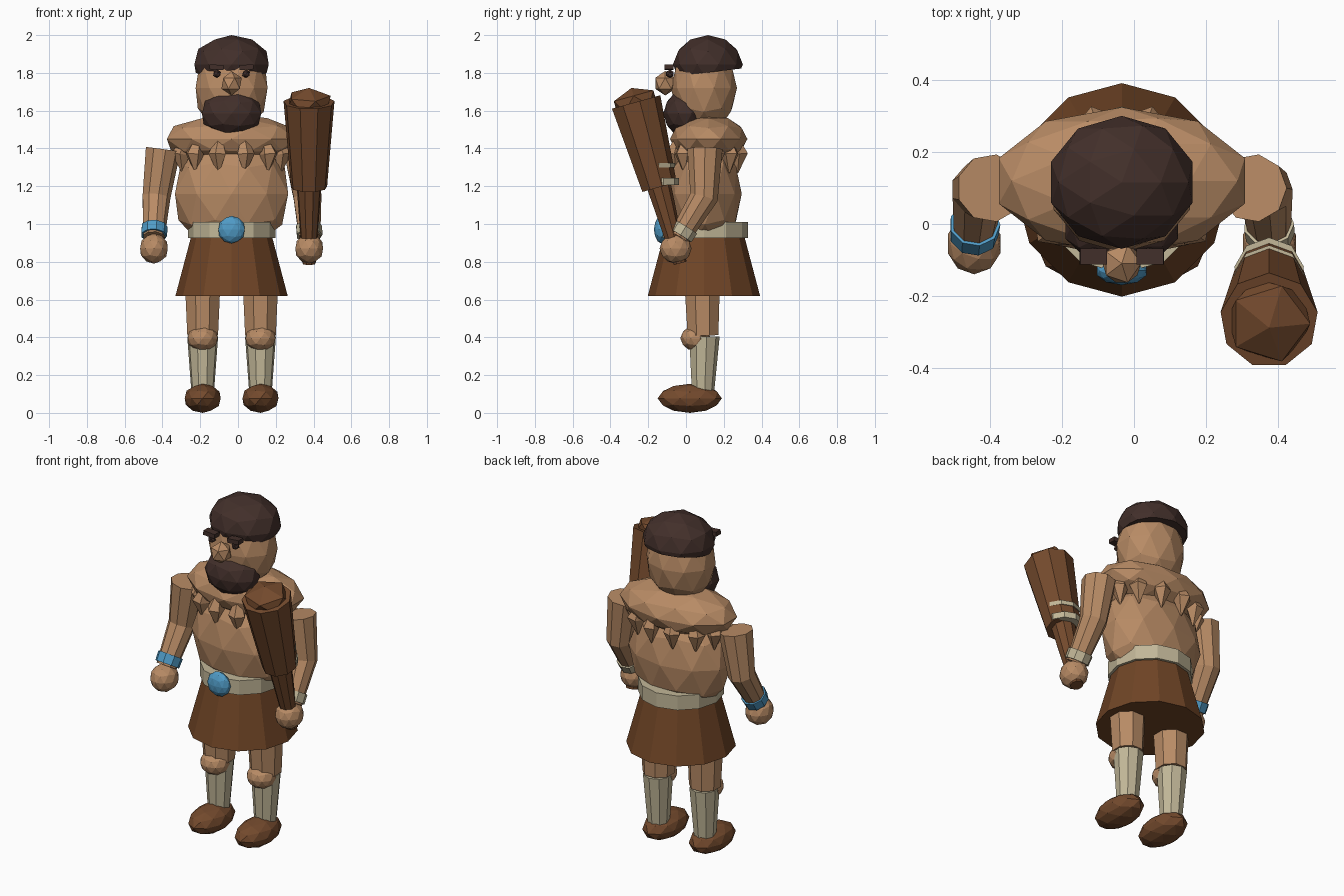
import bpy, bmesh, math
from mathutils import Vector, Matrix

if "Cube" in bpy.data.objects:
    bpy.data.objects.remove(bpy.data.objects["Cube"])

CX = -0.034          # body centre line
CY = 0.095


def material(name, r, g, b):
    lin = [((c / 255 + 0.055) / 1.055) ** 2.4 for c in (r, g, b)]
    m = bpy.data.materials.new(name)
    m.diffuse_color = (*lin, 1)
    m.use_nodes = True
    m.node_tree.nodes["Principled BSDF"].inputs["Base Color"].default_value = m.diffuse_color
    return m


SKIN = material("skin", 184, 139, 101)
HAIR = material("dark_hair", 66, 47, 42)
HIDE = material("brown_hide", 112, 69, 38)
WOOD = material("wood", 116, 74, 45)
CLOTH = material("beige_cloth", 194, 183, 152)
BLUE = material("blue_stone", 80, 155, 198)


def finish(name, bm, mat):
    bmesh.ops.recalc_face_normals(bm, faces=bm.faces)
    me = bpy.data.meshes.new(name)
    bm.to_mesh(me)
    bm.free()
    me.materials.append(mat)
    ob = bpy.data.objects.new(name, me)
    bpy.context.collection.objects.link(ob)
    return ob


def ball(name, mat, centre, radii, sub=2, axis=(0, 0, 1), cut=None):
    """Faceted ellipsoid; cut = (point, normal) keeps the side the normal points to."""
    bm = bmesh.new()
    bmesh.ops.create_icosphere(bm, subdivisions=sub, radius=1)
    rot = Vector((0, 0, 1)).rotation_difference(Vector(axis)).to_matrix().to_4x4()
    bm.transform(Matrix.Translation(centre) @ rot @ Matrix.Diagonal((*radii, 1)))
    if cut:
        bmesh.ops.bisect_plane(bm, geom=bm.verts[:] + bm.edges[:] + bm.faces[:],
                               plane_co=cut[0], plane_no=cut[1], clear_inner=True)
        bmesh.ops.holes_fill(bm, edges=[e for e in bm.edges if e.is_boundary])
    return finish(name, bm, mat)


def tube(name, mat, stations, sides=8, turn=0.0):
    """Skin round sections along a path: stations are (centre, radius)."""
    bm = bmesh.new()
    pts = [Vector(p) for p, _ in stations]
    rings = []
    for i, (p, r) in enumerate(stations):
        d = (pts[min(i + 1, len(pts) - 1)] - pts[max(i - 1, 0)]).normalized()
        rot = Vector((0, 0, 1)).rotation_difference(d) if d.z > -0.99 else Matrix.Rotation(math.pi, 3, 'X').to_quaternion()
        ring = []
        for k in range(sides):
            a = turn + 2 * math.pi * k / sides
            ring.append(bm.verts.new(pts[i] + rot @ Vector((r * math.cos(a), r * math.sin(a), 0))))
        rings.append(ring)
    for a, b in zip(rings, rings[1:]):
        for k in range(sides):
            n = (k + 1) % sides
            bm.faces.new((a[k], a[n], b[n], b[k]))
    bm.faces.new(rings[0])
    bm.faces.new(rings[-1])
    return finish(name, bm, mat)


def box(name, mat, centre, size, tilt=0.0):
    bm = bmesh.new()
    bmesh.ops.create_cube(bm, size=1)
    bm.transform(Matrix.Translation(centre) @ Matrix.Rotation(tilt, 4, 'Y') @ Matrix.Diagonal((*size, 1)))
    return finish(name, bm, mat)


# Torso and shoulder mantle
ball("torso", SKIN, (CX, 0.1, 1.16), (0.315, 0.195, 0.31))
ball("shoulder_mantle", SKIN, (CX, 0.12, 1.45), (0.36, 0.205, 0.13))

# Hanging points around the mantle edge
for i in range(12):
    a = 2 * math.pi * (i + 0.5) / 12
    out = Vector((0.28 * math.cos(a), 0.175 * math.sin(a), 0))
    c = Vector((CX, 0.11, 0)) + out
    tip = c - out * 0.04
    tube("mantle_point", SKIN, [(tip + Vector((0, 0, 1.27)), 0.004),
                                (c + Vector((0, 0, 1.37)), 0.05),
                                (c - out * 0.12 + Vector((0, 0, 1.47)), 0.012)], 5, a)

# Skirt, belt and round buckle
tube("skirt", HIDE, [((CX, CY, 0.62), 0.297), ((CX, CY, 0.93), 0.215)], 12)
tube("belt", CLOTH, [((CX, CY, 0.925), 0.232), ((CX, CY, 1.01), 0.232)], 12)
ball("buckle", BLUE, (CX, -0.13, 0.97), (0.073, 0.04, 0.073))

# Head, hair and face
ball("head", SKIN, (CX, 0.095, 1.72), (0.2, 0.175, 0.24))
ball("hair", HAIR, (CX, 0.116, 1.845), (0.207, 0.185, 0.155),
     cut=((CX, 0.1, 1.80), (0, -0.12, 1)))
ball("beard", HAIR, (CX, -0.005, 1.585), (0.165, 0.115, 0.125))
ball("nose", SKIN, (CX, -0.11, 1.745), (0.06, 0.062, 0.065), 1)
for s in (-1, 1):
    ball("eye", HAIR, (CX + s * 0.077, -0.085, 1.795), (0.023, 0.023, 0.023), 1)
    box("eyebrow", HAIR, (CX + s * 0.079, -0.09, 1.83), (0.075, 0.045, 0.026), s * -0.07)

# Limbs, mirrored about the centre line
for s, side in ((-1, "right"), (1, "left")):
    def X(d):
        return CX + s * d
    shoulder, elbow = Vector((X(0.365), 0.1, 1.395)), Vector((X(0.4), 0.095, 1.14))
    wrist = Vector((X(0.412), -0.035, 0.93))
    tube(side + "_arm", SKIN, [(wrist, 0.058), (elbow, 0.076), (shoulder, 0.095)], 9)
    d = (elbow - wrist).normalized()
    tube(side + "_wristband", BLUE if s < 0 else CLOTH,
         [(wrist + d * 0.01, 0.069), (wrist + d * 0.065, 0.071)], 9)
    ball(side + "_hand", SKIN, (X(0.411), -0.055, 0.87), (0.077, 0.085, 0.08))

    x = X(0.153)
    tube(side + "_thigh", SKIN, [((x, 0.09, 0.41), 0.088), ((x, 0.085, 0.72), 0.103)], 8, math.pi / 8)
    ball(side + "_knee", SKIN, (x, 0.05, 0.395), (0.083, 0.08, 0.068))
    tube(side + "_shin", CLOTH, [((x, 0.088, 0.10), 0.06), ((x, 0.095, 0.405), 0.083)], 9, math.pi / 2)
    ball(side + "_shoe", WOOD, (x, 0.02, 0.077), (0.1, 0.17, 0.077))

# Club: handle, head, domed top and bindings
KX = 0.376
base, top = Vector((KX, -0.045, 0.84)), Vector((KX, -0.268, 1.645))
axis = (top - base).normalized()
neck = base.lerp(top, 0.44)
tube("club_handle", WOOD, [(base - axis * 0.05, 0.036), (neck, 0.066)], 9, math.pi / 2)
tube("club_head", WOOD, [(neck, 0.097), (top, 0.137)], 9, math.pi / 2)
ball("club_top", WOOD, top, (0.128, 0.128, 0.078), 1, axis)
for z, r in ((1.225, 0.098), (1.31, 0.1)):
    c = base.lerp(top, (z - 0.84) / 0.805) + Vector((0, 0.016, 0))
    h = Vector((0, 0, 0.018 if z < 1.3 else 0.012))
    tube("club_binding", CLOTH, [(c - h, r), (c + h, r)], 9, math.pi / 2)
